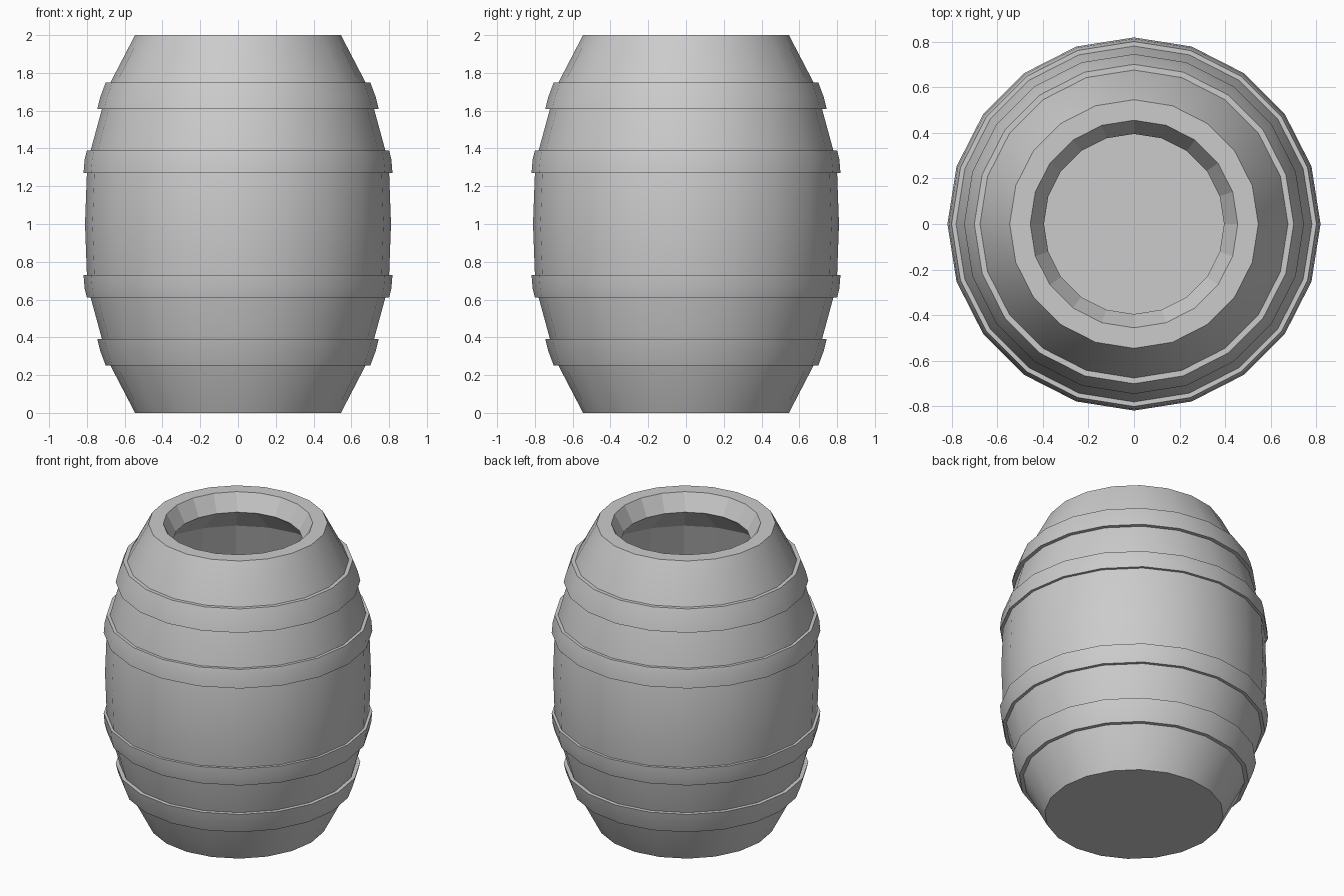
import bpy
import math

SIDES = 20

cube = bpy.data.objects.get("Cube")
if cube:
    bpy.data.objects.remove(cube, do_unlink=True)

grey = bpy.data.materials.new("plain grey")
grey.use_nodes = True
colour = (0.6, 0.6, 0.6, 1)
grey.diffuse_color = colour
grey.node_tree.nodes["Principled BSDF"].inputs["Base Color"].default_value = colour


def lathe(name, profile, closed=False):
    """Spin a (radius, height) profile, listed upwards on the outside, about z."""
    verts = [(r * math.cos(a), r * math.sin(a), z)
             for r, z in profile
             for a in (math.tau * i / SIDES for i in range(SIDES))]
    rows = len(profile)
    faces = []
    for j in range(rows if closed else rows - 1):
        low, high = j * SIDES, (j + 1) % rows * SIDES
        for i in range(SIDES):
            k = (i + 1) % SIDES
            faces.append((low + i, low + k, high + k, high + i))
    if not closed:
        faces.append(tuple(reversed(range(SIDES))))
        faces.append(tuple(range((rows - 1) * SIDES, rows * SIDES)))
    mesh = bpy.data.meshes.new(name)
    mesh.from_pydata(verts, [], faces)
    mesh.materials.append(grey)
    obj = bpy.data.objects.new(name, mesh)
    bpy.context.collection.objects.link(obj)
    bpy.ops.object.select_all(action="DESELECT")
    obj.select_set(True)
    bpy.context.view_layer.objects.active = obj
    bpy.ops.object.shade_smooth_by_angle(angle=math.radians(30))
    return obj


# Barrel: bulging outer wall, bevelled mouth, hollow inside and floor
upper = [(0.80, 1.27), (0.78, 1.39), (0.72, 1.61), (0.675, 1.75), (0.545, 2)]
lower = [(r, 2 - z) for r, z in reversed(upper)]
mouth = [(0.455, 2), (0.395, 1.89)]
hollow = [(0.63, 1.69), (0.72, 1.39), (0.75, 1), (0.72, 0.61), (0.63, 0.31), (0.48, 0.1)]
outside = lower + [(0.81, 1)] + upper
barrel = lathe("barrel", outside + mouth + hollow)

# The inside stays faceted
first_inner = len(outside) * SIDES
for face in barrel.data.polygons:
    if min(face.vertices) >= first_inner:
        face.use_smooth = False

# Hoops: curved outer face and a flat ledge, sunk slightly into the wall
end_hoop = [(0.70, 1.75), (0.73, 1.67), (0.745, 1.61)]
middle_hoop = [(0.80, 1.39), (0.812, 1.34), (0.818, 1.27)]
for place, curve in (("end", end_hoop), ("middle", middle_hoop)):
    inner = [(curve[0][0] - 0.05, curve[0][1]), (curve[-1][0] - 0.05, curve[-1][1])]
    ring = list(reversed(curve)) + inner
    lathe("upper_%s_hoop" % place, ring, closed=True)
    flipped = [(r, 2 - z) for r, z in reversed(ring)]
    lathe("lower_%s_hoop" % place, flipped, closed=True)
